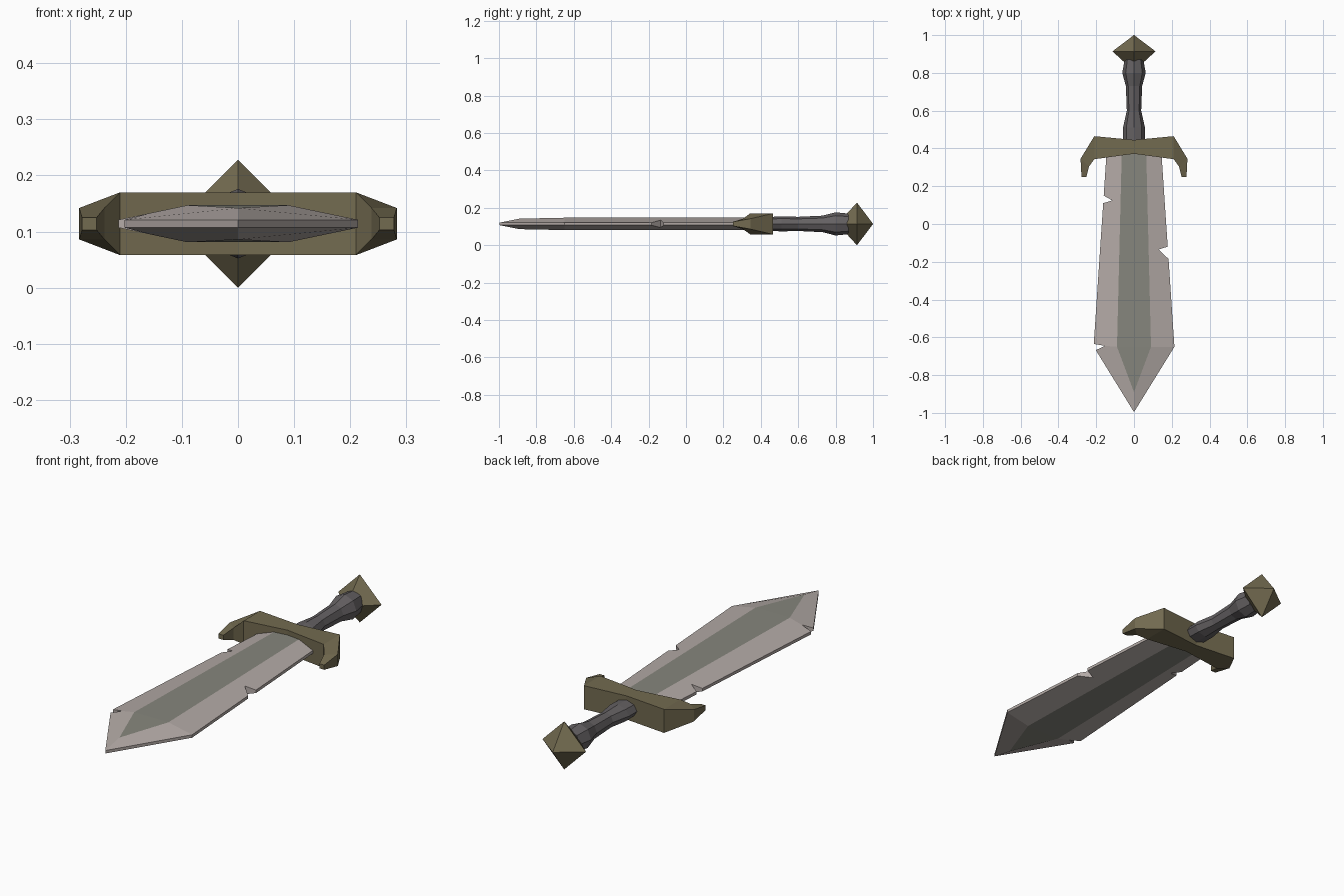
import bpy, bmesh
from math import cos, sin, pi

if "Cube" in bpy.data.objects:
    bpy.data.objects.remove(bpy.data.objects["Cube"])

CZ = 0.114  # height of the sword's mid plane


def material(name, rgb):
    m = bpy.data.materials.new(name)
    m.diffuse_color = (*rgb, 1)
    m.use_nodes = True
    m.node_tree.nodes["Principled BSDF"].inputs["Base Color"].default_value = m.diffuse_color
    return m


STEEL = material("pale_steel", (0.45, 0.40, 0.38))
FULLER = material("dark_steel", (0.24, 0.24, 0.205))
BRASS = material("old_brass", (0.17, 0.145, 0.08))
LEATHER = material("grip_wrap", (0.13, 0.12, 0.125))


def finish(name, bm, *mats):
    bmesh.ops.remove_doubles(bm, verts=bm.verts, dist=1e-5)
    bmesh.ops.recalc_face_normals(bm, faces=bm.faces)
    me = bpy.data.meshes.new(name)
    bm.to_mesh(me)
    bm.free()
    ob = bpy.data.objects.new(name, me)
    for m in mats:
        me.materials.append(m)
    ob.location.z = CZ
    bpy.context.collection.objects.link(ob)
    return ob


def loft(bm, rings):
    """Skin a list of equal-length point rings and cap both ends."""
    loops = [[bm.verts.new(p) for p in r] for r in rings]
    n = len(loops[0])
    for a, b in zip(loops, loops[1:]):
        for i in range(n):
            j = (i + 1) % n
            bm.faces.new((a[i], a[j], b[j], b[i]))
    bm.faces.new(loops[0])
    bm.faces.new(loops[-1])


def turned(name, profile, sides, mat):
    """Faceted rod along y; profile rows are (y, x radius, z radius)."""
    bm = bmesh.new()
    loft(bm, [[(rx * cos(2 * pi * i / sides), y, rz * sin(2 * pi * i / sides))
               for i in range(sides)] for y, rx, rz in profile])
    return finish(name, bm, mat)


# Pommel: four-sided diamond
turned("pommel", [(0.861, 0.056, 0.056), (0.914, 0.114, 0.114), (1.0, 0.0005, 0.0005)], 4, BRASS)

# Grip: waisted rod
turned("grip", [(0.42, 0.058, 0.036), (0.51, 0.058, 0.04), (0.60, 0.038, 0.038),
                (0.73, 0.043, 0.044), (0.80, 0.062, 0.062), (0.87, 0.05, 0.055)], 8, LEATHER)

# Crossguard: sections (outer x, outer y, inner x, inner y, half height), mirrored
half = [(0.0, 0.445, 0.0, 0.372, 0.056), (0.21, 0.465, 0.21, 0.343, 0.056),
        (0.283, 0.345, 0.238, 0.305, 0.028), (0.278, 0.25, 0.252, 0.25, 0.011)]
sections = [(-a, b, -c, d, h) for a, b, c, d, h in reversed(half[1:])] + half
bm = bmesh.new()
loft(bm, [[(a, b, h), (a, b, -h), (c, d, -h), (c, d, h)] for a, b, c, d, h in sections])
finish("crossguard", bm, BRASS)

# Blade: flat fuller, bevelled sides with notches, thin edge
TOP, SHOULDER = 0.41, -0.65
EDGE, RIDGE = 0.007, 0.033
tip = (0, -0.996, EDGE)
fuller_tip = (0, -0.89, 0.028)


def fuller_x(y):
    return 0.064 + 0.026 * (TOP - y) / (TOP - SHOULDER)


def edge_x(y):
    return 0.143 + 0.071 * (TOP - y) / (TOP - SHOULDER)


def on_bevel(x, y):
    t = (edge_x(y) - x) / (edge_x(y) - fuller_x(y))
    return (x, y, EDGE + (RIDGE - EDGE) * t)


def on_edge(y):
    return (edge_x(y), y, EDGE)


# per side: edge points down to the shoulder, then any beyond it
sides = {
    -1: ([on_edge(TOP), on_edge(0.15), on_bevel(0.115, 0.125), on_edge(0.11),
          on_edge(-0.635), on_bevel(0.155, -0.645)], [(0.202, -0.668, EDGE)]),
    1: ([on_edge(TOP), on_edge(-0.12), on_bevel(0.13, -0.135), on_edge(-0.185),
         on_edge(SHOULDER)], []),
}
bm = bmesh.new()


def face(points, mat=0):
    bm.faces.new([bm.verts.new(p) for p in points]).material_index = mat


f_top = (fuller_x(TOP), TOP, RIDGE)
f_low = (fuller_x(SHOULDER), SHOULDER, RIDGE)
for s, (upper, lower) in sides.items():
    for k in (1, -1):
        def side(pts):
            return [(s * x, y, k * z) for x, y, z in pts]
        face(side(upper + [f_low, f_top]))
        face(side(upper[-1:] + lower + [tip, fuller_tip, f_low]))
    rim = upper + lower + [tip]
    for p, q in zip(rim, rim[1:]):
        face([(s * x, y, z) for x, y, z in
              (p, q, (q[0], q[1], -q[2]), (p[0], p[1], -p[2]))])
for k in (1, -1):
    l_top, l_low = [(-x, y, k * z) for x, y, z in (f_top, f_low)]
    r_top, r_low, end = [(x, y, k * z) for x, y, z in (f_top, f_low, fuller_tip)]
    face([l_top, r_top, r_low, l_low], 1)
    face([l_low, r_low, end], 1)
# hidden blade root inside the guard
root = [(-edge_x(TOP), TOP, EDGE), (-f_top[0], TOP, RIDGE), f_top, on_edge(TOP)]
face(root + [(x, y, -z) for x, y, z in reversed(root)])
finish("blade", bm, STEEL, FULLER)
